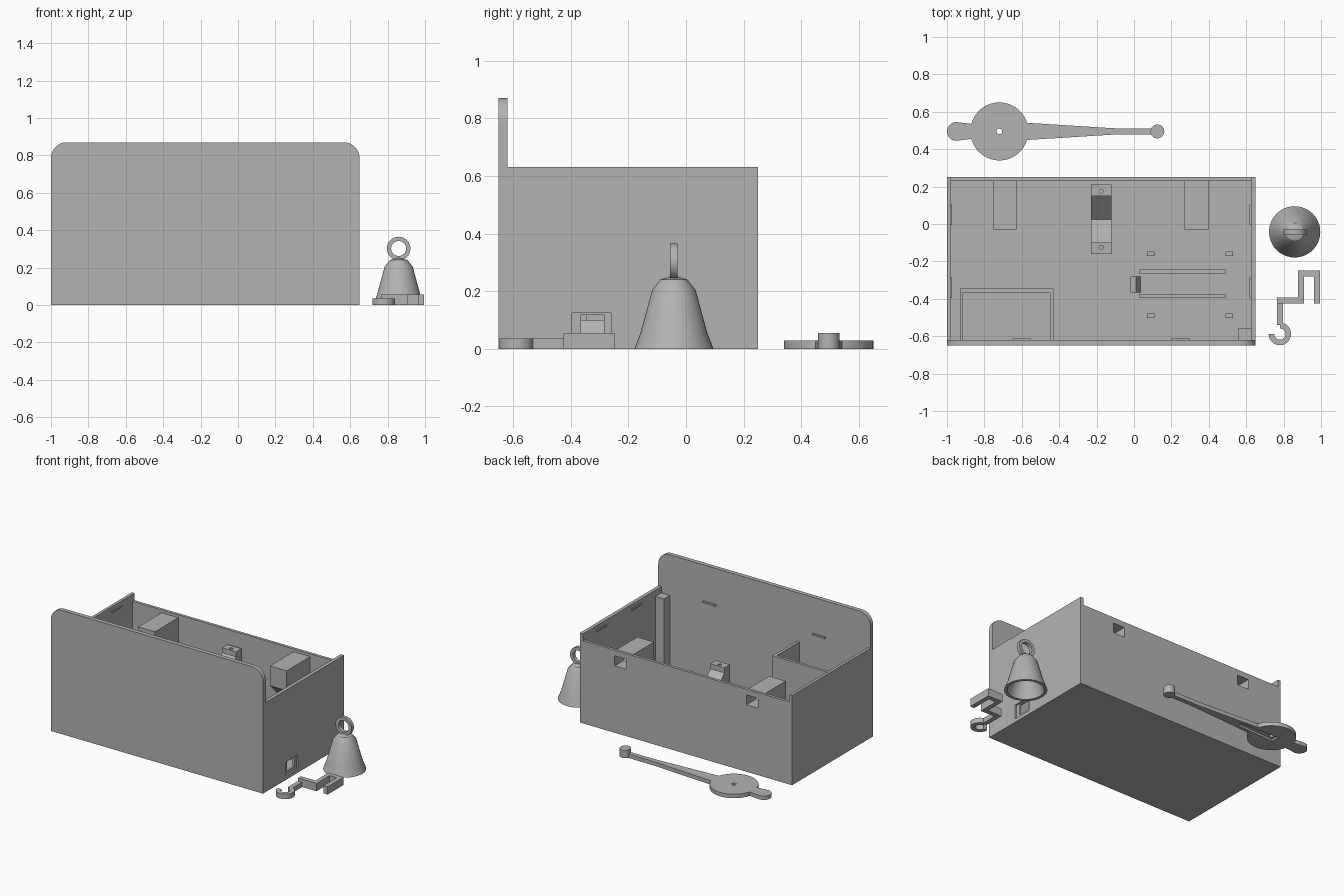
import bpy, bmesh
from math import pi, cos, sin
from mathutils import Matrix

cube = bpy.data.objects.get("Cube")
if cube:
    bpy.data.objects.remove(cube)

grey = bpy.data.materials.new("plain_grey")
grey.use_nodes = True
grey.diffuse_color = (0.45, 0.45, 0.45, 1)
grey.node_tree.nodes["Principled BSDF"].inputs["Base Color"].default_value = (0.45, 0.45, 0.45, 1)


def finish(name, bm):
    bmesh.ops.recalc_face_normals(bm, faces=bm.faces)
    mesh = bpy.data.meshes.new(name)
    bm.to_mesh(mesh)
    bm.free()
    mesh.materials.append(grey)
    ob = bpy.data.objects.new(name, mesh)
    bpy.context.collection.objects.link(ob)
    return ob


def prism(name, pts, lo, hi, axis="z"):
    """Extrude a closed outline between lo and hi along an axis."""
    place = {"x": lambda a, b, c: (c, a, b),
             "y": lambda a, b, c: (a, c, b),
             "z": lambda a, b, c: (a, b, c)}[axis]
    bm = bmesh.new()
    rings = [[bm.verts.new(place(a, b, c)) for a, b in pts] for c in (lo, hi)]
    for ring in rings:
        bm.faces.new(ring)
    for i in range(len(pts)):
        j = (i + 1) % len(pts)
        bm.faces.new((rings[0][i], rings[0][j], rings[1][j], rings[1][i]))
    return finish(name, bm)


def box(name, x0, x1, y0, y1, z0, z1):
    return prism(name, [(x0, y0), (x1, y0), (x1, y1), (x0, y1)], z0, z1)


def arc(cx, cy, r, start, end, n):
    return [(cx + r * cos(start + (end - start) * i / n),
             cy + r * sin(start + (end - start) * i / n)) for i in range(n + 1)]


def disc(name, x, y, r, z0, z1, n=40):
    return prism(name, arc(x, y, r, 0, 2 * pi, n)[:-1], z0, z1)


def combine(ob, others, operation="DIFFERENCE"):
    """Bake booleans into ob and remove the helper shapes."""
    for other in others:
        mod = ob.modifiers.new("cut", "BOOLEAN")
        mod.operation, mod.solver, mod.object = operation, "EXACT", other
    bpy.context.view_layer.update()
    graph = bpy.context.evaluated_depsgraph_get()
    mesh = bpy.data.meshes.new_from_object(ob.evaluated_get(graph))
    ob.modifiers.clear()
    ob.data = mesh
    for other in others:
        bpy.data.objects.remove(other)
    return ob


def smooth(ob):
    bpy.ops.object.select_all(action="DESELECT")
    ob.select_set(True)
    bpy.context.view_layer.objects.active = ob
    bpy.ops.object.shade_smooth_by_angle(angle=0.5)


# Case: floor, tall rounded front, side walls, lower back
box("floor", -0.98, 0.625, -0.62, 0.23, 0, 0.025)
prism("front_panel", [(-1, 0), (0.65, 0)] + arc(0.565, 0.785, 0.085, 0, pi / 2, 10)
      + arc(-0.915, 0.785, 0.085, pi / 2, pi, 10), -0.65, -0.62, "y")
box("right_wall", -1, -0.98, -0.62, 0.25, 0, 0.63)
left_wall = box("left_wall", 0.625, 0.65, -0.62, 0.25, 0, 0.63)
combine(left_wall, [box("recess_cut", 0.638, 0.7, -0.395, -0.26, 0.025, 0.125),
                    box("port_cut", 0.6, 0.7, -0.365, -0.285, 0.045, 0.118)])
back_wall = box("back_wall", -0.98, 0.625, 0.23, 0.25, 0, 0.58)
hanger_x = (-0.69, 0.335)
combine(back_wall, [box("hole_cut", x - 0.045, x + 0.045, 0.2, 0.3, 0.47, 0.54) for x in hanger_x])

# Hollow hanging sockets with sloped undersides
for x in hanger_x:
    socket = prism("hanging_socket", [(0.23, 0.56), (-0.03, 0.56), (-0.03, 0.42), (0.23, 0.16)],
                   x - 0.065, x + 0.065, "x")
    combine(socket, [prism("socket_cut", [(0.3, 0.54), (0.08, 0.54), (0.15, 0.47), (0.3, 0.47)],
                           x - 0.045, x + 0.045, "x")])

# Lid ridges on the inside of the walls
for x in (-0.6, 0.25):
    box("front_ridge", x - 0.05, x + 0.05, -0.622, -0.612, 0.605, 0.617)
for y in (-0.34, 0.05):
    box("right_ridge", -0.982, -0.972, y - 0.055, y + 0.055, 0.59, 0.6)
    box("left_ridge", 0.617, 0.627, y - 0.055, y + 0.055, 0.59, 0.6)

# Interior fittings
box("corner_post", 0.56, 0.625, -0.62, -0.555, 0.02, 0.585)
box("compartment_back", -0.93, -0.43, -0.365, -0.345, 0.02, 0.53)
box("compartment_left", -0.45, -0.43, -0.62, -0.365, 0.02, 0.53)
box("compartment_right", -0.93, -0.915, -0.62, -0.365, 0.02, 0.53)
for y in (-0.255, -0.385):
    box("board_rail", 0.03, 0.49, y - 0.011, y + 0.011, 0.02, 0.1)
for x in (0.09, 0.51):
    for y in (-0.16, -0.49):
        box("board_peg", x - 0.02, x + 0.02, y - 0.012, y + 0.012, 0.02, 0.1)
prism("board_stop", [(-0.02, 0.02), (0.035, 0.02), (0.01, 0.1), (-0.02, 0.1)], -0.365, -0.28, "y")

# Motor mount with two screw tabs
mount = prism("motor_mount", [(-0.16, 0.02), (-0.16, 0.485), (-0.1, 0.485), (-0.1, 0.45),
                              (0.025, 0.33), (0.15, 0.45), (0.15, 0.485), (0.21, 0.485),
                              (0.21, 0.02)], -0.23, -0.12, "x")
combine(mount, [disc("screw_cut", -0.175, y, 0.011, 0.4, 0.6, 16) for y in (-0.125, 0.175)])

# Pendulum hand lying behind the case
hy = 0.495
hand = disc("pendulum_hand", -0.72, hy, 0.155, 0, 0.028, 64)
arm = prism("arm_shape", [(-0.72, hy - 0.055), (-0.11, hy - 0.017), (0.12, hy - 0.015),
                          (0.12, hy + 0.015), (-0.11, hy + 0.017), (-0.72, hy + 0.055)], 0, 0.028)
tail = prism("tail_shape", [(-0.72, hy - 0.035), (-0.72, hy + 0.035), (-0.87, hy + 0.04)]
             + arc(-0.95, hy, 0.05, pi / 2, 3 * pi / 2, 16) + [(-0.87, hy - 0.04)], 0, 0.028)
combine(hand, [arm, tail, disc("knob_shape", 0.125, hy, 0.037, 0, 0.055, 32)], "UNION")
combine(hand, [disc("pivot_cut", -0.72, hy, 0.015, -0.1, 0.1, 20),
               prism("horn_cut", [(-0.75, hy - 0.03), (-0.46, hy - 0.016), (-0.46, hy + 0.016),
                                  (-0.75, hy + 0.03)], -0.05, 0.015)])
smooth(hand)

# Hollow bell with a flat ring
profile = [(0.137, 0), (0.116, 0.055), (0.075, 0.205), (0.047, 0.24), (0.015, 0.25), (0, 0.25),
           (0, 0.225), (0.036, 0.218), (0.058, 0.195), (0.098, 0.055), (0.117, 0)]
bm = bmesh.new()
verts = [bm.verts.new((r, 0, z)) for r, z in profile]
edges = [bm.edges.new((verts[i], verts[(i + 1) % len(verts)])) for i in range(len(verts))
         if profile[i][0] + profile[(i + 1) % len(verts)][0] > 0]
bmesh.ops.spin(bm, geom=verts + edges, cent=(0, 0, 0), axis=(0, 0, 1), angle=2 * pi, steps=48)
bmesh.ops.remove_doubles(bm, verts=bm.verts, dist=0.0005)
bmesh.ops.transform(bm, matrix=Matrix.Translation((0.859, -0.042, 0)), verts=bm.verts)
smooth(finish("bell", bm))
ring = prism("bell_ring", arc(0.859, 0.302, 0.063, 0, 2 * pi, 40)[:-1], -0.055, -0.029, "y")
combine(ring, [prism("ring_cut", arc(0.859, 0.302, 0.04, 0, 2 * pi, 40)[:-1], -0.2, 0.1, "y")])
smooth(ring)

# Clip with a curled hook
prism("clip", [(0.765, -0.425), (0.908, -0.425), (0.908, -0.28), (0.963, -0.28), (0.963, -0.425),
               (0.995, -0.425), (0.995, -0.248), (0.877, -0.248), (0.877, -0.393), (0.765, -0.393)],
      0, 0.055)
box("hook_stem", 0.765, 0.797, -0.54, -0.425, 0, 0.035)
hook = prism("hook_curl", arc(0.78, -0.588, 0.06, pi / 2, -pi, 32)
             + arc(0.78, -0.588, 0.03, -pi, pi / 2, 32), 0, 0.035)
smooth(hook)
